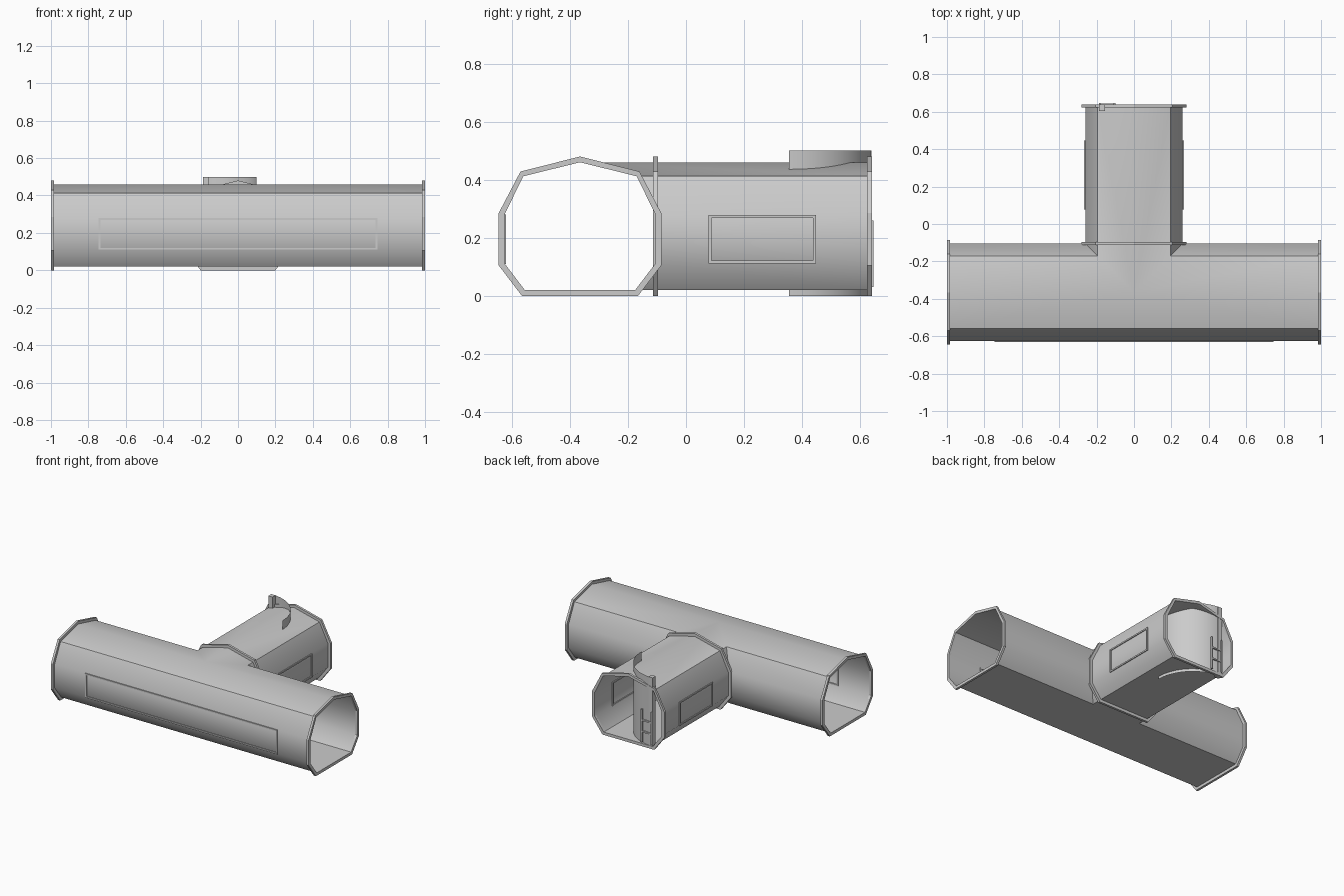
import bpy, bmesh
from math import pi, cos, sin, radians

if "Cube" in bpy.data.objects:
    bpy.data.objects.remove(bpy.data.objects["Cube"])

CY = -0.365   # centre line of the long corridor
END = 0.635   # end of the side corridor
HALF = [(0, .46), (.195, .412), (.26, .28), (.26, .112), (.19, .02), (0, .02)]
RIM = [(0, .48), (.205, .428), (.28, .285), (.28, .105), (.2, 0), (0, 0)]


def finish(name, bm, smooth=None):
    bmesh.ops.remove_doubles(bm, verts=bm.verts, dist=1e-5)
    bmesh.ops.recalc_face_normals(bm, faces=bm.faces)
    me = bpy.data.meshes.new(name)
    bm.to_mesh(me)
    bm.free()
    ob = bpy.data.objects.new(name, me)
    bpy.context.collection.objects.link(ob)
    if smooth:
        bpy.ops.object.select_all(action='DESELECT')
        ob.select_set(True)
        bpy.context.view_layer.objects.active = ob
        bpy.ops.object.shade_smooth_by_angle(angle=radians(smooth))
    return ob


def strip(bm, a, b):
    """Faces between two matching rows of points."""
    for i in range(len(a) - 1):
        pts = []
        for p in (a[i], a[i + 1], b[i + 1], b[i]):
            if p not in pts:
                pts.append(p)
        bm.faces.new([bm.verts.new(p) for p in pts])


def add_box(bm, lo, hi):
    r = bmesh.ops.create_cube(bm, size=1)
    for v in r['verts']:
        v.co = [lo[i] + (v.co[i] + .5) * (hi[i] - lo[i]) for i in range(3)]


# corridor shell: three arms mitred together at the junction
bm = bmesh.new()
for s in (-1, 1):
    strip(bm, [(0, CY - p, z) for p, z in HALF], [(s * .995, CY - p, z) for p, z in HALF])
    strip(bm, [(s * p, CY + p, z) for p, z in HALF], [(s * .995, CY + p, z) for p, z in HALF])
    strip(bm, [(s * p, CY + p, z) for p, z in HALF], [(s * p, END, z) for p, z in HALF])
finish("corridor_shell", bm, 40)


def full(half):
    return half[:-1] + [(-p, z) for p, z in reversed(half[1:-1])]


# collars around the corridor ends and the junction
def collar(name, place, a, b):
    bm = bmesh.new()
    rings = [[place(p, z, t) for p, z in full(prof)]
             for prof, t in ((RIM, a), (RIM, b), (HALF, b), (HALF, a))]
    for r, q in zip(rings, rings[1:] + rings[:1]):
        strip(bm, r + r[:1], q + q[:1])
    finish(name, bm)


along_x = lambda p, z, t: (t, CY + p, z)
along_y = lambda p, z, t: (p, t, z)
collar("left_collar", along_x, -1, -.984)
collar("right_collar", along_x, .984, 1)
collar("junction_collar", along_y, -.113, -.097)
collar("back_collar", along_y, .624, .64)


# window frames: four thin bars straddling the wall
def window(name, axis, wall, u0, u1, z0, z1, w=.01, d=.006):
    bm = bmesh.new()
    for a, b, c, e in ((u0, u1, z0, z0 + w), (u0, u1, z1 - w, z1),
                       (u0, u0 + w, z0 + w, z1 - w), (u1 - w, u1, z0 + w, z1 - w)):
        if axis == 'y':
            add_box(bm, (a, wall - d, c), (b, wall + d, e))
        else:
            add_box(bm, (wall - d, a, c), (wall + d, b, e))
    finish(name, bm)


window("front_window_frame", 'y', CY - .26, -.745, .745, .11, .28)
window("left_window_frame", 'x', -.26, .078, .447, .112, .278)
window("right_window_frame", 'x', .26, .078, .447, .112, .278)

# curved door sheet: a quarter cylinder standing in the back opening
bm = bmesh.new()
arc = [(-.185 + .283 * cos(t * pi / 32), .355 + .283 * sin(t * pi / 32)) for t in range(17)]
strip(bm, [(x, y, 0) for x, y in arc], [(x, y, .5) for x, y in arc])
finish("curved_door", bm, 40)

# door post
bm = bmesh.new()
add_box(bm, (-.188, .605, 0), (-.155, .638, .5))
finish("door_post", bm)

# door handle: two uprights and two crossbars
bm = bmesh.new()
for x in (-.188, -.11):
    add_box(bm, (x, .632, .03), (x + .01, .646, .26))
for z in (.10, .18):
    add_box(bm, (-.178, .634, z), (-.11, .644, z + .01))
finish("door_handle", bm)
